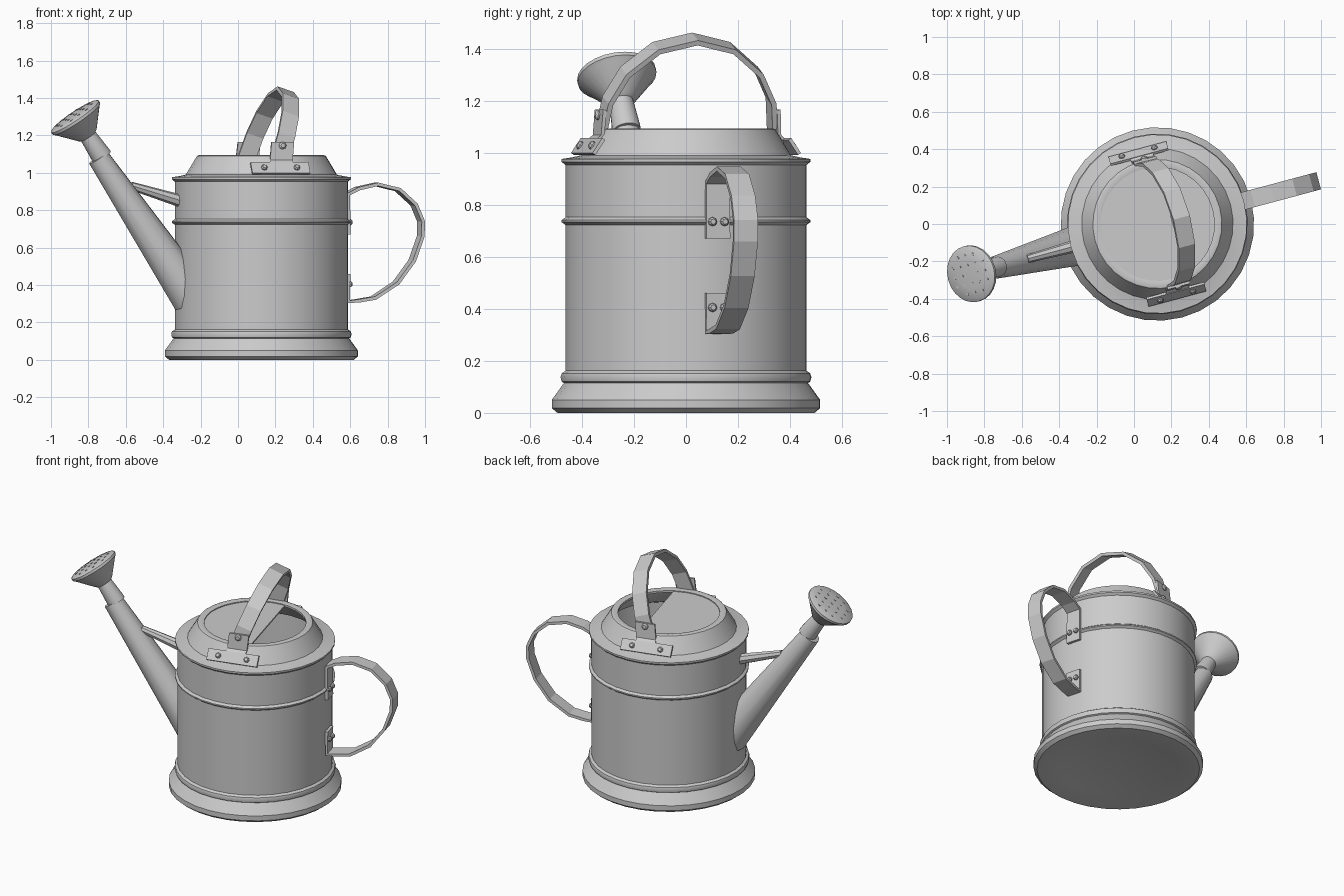
import bpy, bmesh
from math import pi, sin, cos, acos, radians
from mathutils import Vector, Matrix

if "Cube" in bpy.data.objects:
    bpy.data.objects.remove(bpy.data.objects["Cube"])

# whole can is turned 15 degrees about the body axis
PLACE = Matrix.Translation((0.125, 0, 0)) @ Matrix.Rotation(radians(15), 4, 'Z')


def finish(name, bm, smooth=35):
    bmesh.ops.remove_doubles(bm, verts=bm.verts, dist=1e-5)
    bmesh.ops.recalc_face_normals(bm, faces=bm.faces)
    me = bpy.data.meshes.new(name)
    bm.to_mesh(me)
    bm.free()
    if smooth:
        for p in me.polygons:
            p.use_smooth = True
        me.set_sharp_from_angle(angle=radians(smooth))
    ob = bpy.data.objects.new(name, me)
    bpy.context.collection.objects.link(ob)
    ob.matrix_world = PLACE
    return ob


def add_lathe(bm, profile, origin=(0, 0, 0), axis=(0, 0, 1), n=32):
    """Revolve (radius, height) pairs about an axis; close open ends."""
    q = Vector((0, 0, 1)).rotation_difference(Vector(axis))
    rings = []
    for r, h in profile:
        rings.append([bm.verts.new(Vector(origin) + q @ Vector(
            (r * cos(2 * pi * i / n), r * sin(2 * pi * i / n), h))) for i in range(n)])
    for a, b in zip(rings, rings[1:]):
        for i in range(n):
            j = (i + 1) % n
            bm.faces.new((a[i], a[j], b[j], b[i]))
    bm.faces.new(rings[0][::-1])
    bm.faces.new(rings[-1])


def lathe(name, profile, origin=(0, 0, 0), axis=(0, 0, 1), n=32):
    bm = bmesh.new()
    add_lathe(bm, profile, origin, axis, n)
    return finish(name, bm)


def strap(name, path, width_dir, width, thick):
    """Flat metal band swept along a path."""
    bm = bmesh.new()
    pts = [Vector(p) for p in path]
    w = Vector(width_dir).normalized()
    rings = []
    for i, p in enumerate(pts):
        t0 = (p - pts[max(i - 1, 0)]).normalized()
        t1 = (pts[min(i + 1, len(pts) - 1)] - p).normalized()
        nrm = (t0 + t1).cross(w).normalized()
        rings.append([bm.verts.new(p + w * a * width / 2 + nrm * b * thick / 2)
                      for a, b in ((-1, -1), (1, -1), (1, 1), (-1, 1))])
    for a, b in zip(rings, rings[1:]):
        for i in range(4):
            j = (i + 1) % 4
            bm.faces.new((a[i], a[j], b[j], b[i]))
    bm.faces.new(rings[0][::-1])
    bm.faces.new(rings[-1])
    return finish(name, bm, 0)


def rivet(name, pos, axis, r=0.017):
    lathe(name, [(r, -0.012), (r, 0.006), (r * 0.6, 0.014)], pos, axis, 8)


# body: outer wall with foot, beads, rim and shoulder, then the inner wall
lathe("can_body", [
    (0.33, 0.012), (0.36, 0.004), (0.495, 0.0), (0.517, 0.018), (0.517, 0.05),
    (0.47, 0.115), (0.479, 0.12), (0.483, 0.137), (0.479, 0.152), (0.464, 0.162),
    (0.464, 0.722), (0.479, 0.733), (0.479, 0.741), (0.464, 0.752),
    (0.464, 0.952), (0.479, 0.965), (0.479, 0.976), (0.44, 0.982), (0.405, 0.99),
    (0.345, 1.09), (0.335, 1.094), (0.305, 1.088), (0.305, 1.075), (0.335, 1.075),
    (0.395, 0.975), (0.452, 0.945), (0.452, 0.03)])

# half lid over the spout side of the opening
bm = bmesh.new()
a0 = acos(0.08 / 0.312)
lid = [(a0 + (2 * pi - 2 * a0) * i / 22) for i in range(23)]
low = bm.faces.new([bm.verts.new((0.312 * cos(a), 0.312 * sin(a), 1.072)) for a in lid])
ext = bmesh.ops.extrude_face_region(bm, geom=[low], use_keep_orig=True)
for v in ext["geom"]:
    if isinstance(v, bmesh.types.BMVert):
        v.co.z += 0.01
finish("half_lid", bm, 0)

# spout and sprinkler rose share one axis
AX = Vector((-0.57, 0, 0.82)).normalized()
base, top, face = Vector((-0.38, 0, 0.33)), Vector((-0.89, 0, 1.09)), Vector((-1.035, 0, 1.305))
lathe("spout", [(0.115, 0), (0.06, (top - base).length)], base, AX, 12)
lathe("rose", [(0.055, -0.27), (0.055, -0.25), (0.046, -0.135), (0.06, -0.125),
               (0.142, -0.03), (0.153, -0.02), (0.153, -0.005), (0.145, 0.0),
               (0.08, 0.008)], face, AX, 24)
bm = bmesh.new()
side = Vector((0, 1, 0))
up = AX.cross(side)
for i in range(-2, 3):
    for j in range(-2, 3):
        if abs(i) + abs(j) < 4:
            d = 0.05 * (i * i + j * j) ** 0.5
            h = 0.008 if d <= 0.08 else 0.008 * (0.145 - d) / 0.065
            add_lathe(bm, [(0.008, -0.006), (0.008, 0.002)],
                      face + side * i * 0.05 + up * j * 0.05 + AX * h, AX, 8)
finish("rose_holes", bm)

# brace between spout and body
b0, b1 = Vector((-0.45, 0, 0.85)), Vector((-0.72, 0, 0.93))
lathe("spout_brace", [(0.034, 0), (0.022, (b1 - b0).length)], b0, b1 - b0, 8)

# rear loop handle, its ends lying flat on the wall
strap("rear_handle", [
    (0.471, 0, 0.67), (0.471, 0, 0.885), (0.53, 0, 0.915), (0.635, 0, 0.938),
    (0.755, 0, 0.91), (0.845, 0, 0.83), (0.884, 0, 0.74), (0.882, 0, 0.66),
    (0.835, 0, 0.53), (0.745, 0, 0.41), (0.62, 0, 0.33), (0.53, 0, 0.315),
    (0.471, 0, 0.31), (0.471, 0, 0.46)], (0, 1, 0), 0.095, 0.018)
for z in (0.735, 0.405):
    for v in (-0.024, 0.024):
        rivet("rear_handle_rivet", (0.482, v, z), (1, 0, 0))

# tilted carrying handle over the top
arc = [(-0.345, 1.05), (-0.325, 1.20), (-0.265, 1.31), (-0.15, 1.402), (0, 1.437),
       (0.15, 1.402), (0.265, 1.31), (0.325, 1.20), (0.345, 1.05)]
strap("carry_handle", [((z - 1.05) * 0.34, v, z) for v, z in arc],
      (0.947, 0, -0.32), 0.095, 0.02)

# T-shaped brackets and rivets at both ends
for s, side_name in ((-1, "front"), (1, "back")):
    strap(side_name + "_bracket_base", [(0, s * 0.409, 0.995), (0, s * 0.37, 1.053)],
          (1, 0, 0), 0.32, 0.014)
    strap(side_name + "_bracket_tab",
          [(0.01, s * 0.374, 1.045), (0.015, s * 0.352, 1.065), (0.025, s * 0.346, 1.165)],
          (1, 0, 0), 0.125, 0.014)
    for u in (-0.09, 0.09):
        rivet(side_name + "_base_rivet", (u, s * 0.396, 1.027), (0, s * 0.83, 0.56))
    rivet(side_name + "_tab_rivet", (0.022, s * 0.354, 1.145), (0, s, 0.05), 0.02)
